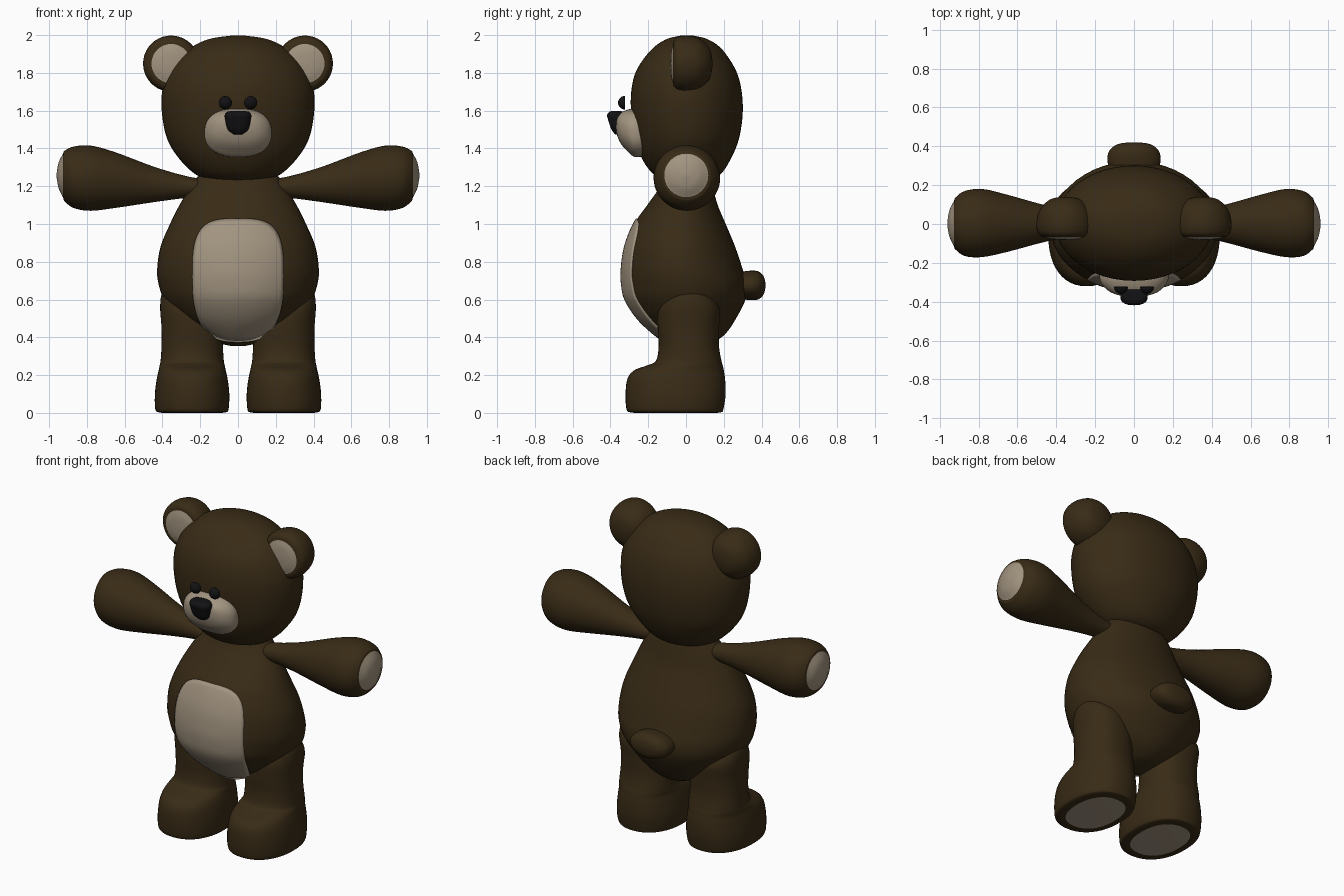
import bpy, bmesh, math

if "Cube" in bpy.data.objects:
    bpy.data.objects.remove(bpy.data.objects["Cube"])


def material(name, rgb):
    m = bpy.data.materials.new(name)
    m.diffuse_color = (*rgb, 1)
    m.use_nodes = True
    m.node_tree.nodes["Principled BSDF"].inputs["Base Color"].default_value = m.diffuse_color
    return m


BROWN = material("dark brown fur", (0.040, 0.024, 0.008))
CREAM = material("cream fabric", (0.36, 0.295, 0.215))
BLACK = material("black", (0.006, 0.006, 0.007))


def dense(keys, n=5):
    """Catmull-Rom samples through the key sections."""
    out = []
    for i in range(len(keys) - 1):
        p = [keys[min(max(i + k, 0), len(keys) - 1)] for k in (-1, 0, 1, 2)]
        for s in range(n):
            t = s / n
            out.append([0.5 * (2 * b + (c - a) * t + (2 * a - 5 * b + 4 * c - d) * t * t
                               + (3 * b - a - 3 * c + d) * t ** 3) for a, b, c, d in zip(*p)])
    return out + [list(keys[-1])]


def spow(v, e):
    return math.copysign(abs(v) ** e, v)


def finish(name, bm, mats, mirror=False):
    bmesh.ops.recalc_face_normals(bm, faces=bm.faces)
    me = bpy.data.meshes.new(name)
    bm.to_mesh(me)
    bm.free()
    for m in mats:
        me.materials.append(m)
    for p in me.polygons:
        p.use_smooth = True
    ob = bpy.data.objects.new(name, me)
    bpy.context.collection.objects.link(ob)
    if mirror:
        ob.modifiers.new("mirror", "MIRROR")
    return ob


# where (t, u, v) of a section go for each loft axis
AXES = {"z": lambda t, u, v: (u, v, t),
        "x": lambda t, u, v: (t, v, u),
        "-y": lambda t, u, v: (u, -t, v)}


def loft(name, keys, mats, axis="z", power=2.0, sides=48, mirror=False, paint=None, cap_start=0):
    """Sections (t, u_low, u_high, v_low, v_high) joined along an axis.
    Faces from key number 'paint' onward take the second material."""
    n = 5
    bm = bmesh.new()
    rings = []
    for t, u0, u1, v0, v1 in dense(keys, n):
        ring = []
        for k in range(sides):
            a = 2 * math.pi * k / sides
            u = (u0 + u1) / 2 + (u1 - u0) / 2 * spow(math.cos(a), 2 / power)
            v = (v0 + v1) / 2 + (v1 - v0) / 2 * spow(math.sin(a), 2 / power)
            ring.append(bm.verts.new(AXES[axis](t, u, v)))
        rings.append(ring)
    for i, (r, q) in enumerate(zip(rings, rings[1:])):
        for k in range(sides):
            j = (k + 1) % sides
            f = bm.faces.new((r[k], r[j], q[j], q[k]))
            f.material_index = int(paint is not None and i >= paint * n)
    bm.faces.new(rings[0]).material_index = cap_start
    bm.faces.new(rings[-1]).material_index = int(paint is not None)
    return finish(name, bm, mats, mirror)


def sym(rows):
    """Rows (z, half_width, y_front, y_back) as loft sections."""
    return [(z, -w, w, f, b) for z, w, f, b in rows]


def round_keys(cx, cz, rows):
    return [(t, cx - r, cx + r, cz - r, cz + r) for t, r in rows]


# body
BODY = sym([(.355, .04, -.06, .08), (.37, .10, -.10, .14), (.42, .20, -.17, .21),
            (.50, .31, -.255, .265), (.60, .39, -.32, .315), (.68, .42, -.338, .322),
            (.76, .428, -.34, .30), (.88, .41, -.322, .26), (1.0, .36, -.275, .21),
            (1.1, .31, -.205, .168), (1.2, .25, -.135, .14), (1.27, .20, -.10, .12)])
loft("body", BODY, [BROWN])


# belly patch: thin plate following the front of the body
def body_front(x, z):
    rows = dense(BODY, 8)
    for a, b in zip(rows, rows[1:]):
        if a[0] <= z <= b[0]:
            s = (z - a[0]) / (b[0] - a[0])
            w, f, k = (a[i] + (b[i] - a[i]) * s for i in (2, 3, 4))
            return (f + k) / 2 - (k - f) / 2 * math.sqrt(max(0, 1 - (x / w) ** 2))
    return 0


bm = bmesh.new()
previous = None
for s in [i / 14 for i in range(1, 15)] + [1.0]:
    lift = 0.994 if previous and len(bm.verts) >= 14 * 64 else 1.018   # last ring is the tucked rim
    ring = []
    for k in range(64):
        a = 2 * math.pi * k / 64
        e = 2 / (3.4 if math.sin(a) > 0 else 2.7)
        x = s * .238 * spow(math.cos(a), e)
        z = .72 + s * (.305 if math.sin(a) > 0 else .34) * spow(math.sin(a), e)
        y = body_front(x, z)
        ring.append(bm.verts.new((x * lift, y * lift, .75 + (z - .75) * lift)))
    if previous:
        for k in range(64):
            j = (k + 1) % 64
            bm.faces.new((previous[k], previous[j], ring[j], ring[k]))
    else:
        bm.faces.new(ring)
    previous = ring
finish("belly_patch", bm, [CREAM])

# head
loft("head", sym([(1.22, .06, -.05, .07), (1.235, .16, -.12, .14), (1.27, .235, -.18, .19),
                  (1.35, .315, -.235, .24), (1.45, .375, -.27, .28), (1.58, .402, -.29, .30),
                  (1.70, .402, -.29, .295), (1.80, .37, -.268, .27), (1.88, .315, -.22, .225),
                  (1.94, .24, -.165, .175), (1.98, .15, -.10, .11), (1.997, .04, -.03, .04)]), [BROWN])

# muzzle
loft("muzzle", [(.20, -.165, .165, 1.36, 1.61), (.27, -.178, .178, 1.355, 1.612),
                (.31, -.165, .165, 1.385, 1.605), (.345, -.13, .13, 1.425, 1.59),
                (.365, -.085, .085, 1.47, 1.57), (.373, -.03, .03, 1.51, 1.54)],
     [CREAM], "-y", power=2.4)

# nose
loft("nose", sym([(1.475, .025, -.375, -.34), (1.50, .055, -.395, -.33), (1.55, .067, -.412, -.33),
                  (1.577, .070, -.418, -.33), (1.594, .058, -.405, -.335), (1.598, .03, -.39, -.35)]),
     [BLACK], power=2.4, sides=32)

# eyes
loft("eyes", round_keys(.067, 1.642, [(.322, .030), (.325, .035), (.338, .033), (.353, .021), (.36, .005)]),
     [BLACK], "-y", sides=24, mirror=True)

# ears with cream fronts
loft("ears", round_keys(.354, 1.849, [(-.14, .02), (-.125, .08), (-.075, .13), (-.01, .148), (.04, .143),
                                      (.062, .125), (.068, .104), (.078, .065), (.082, .012)]),
     [BROWN, CREAM], "-y", sides=40, mirror=True, paint=6)

# arms with cream paw pads
loft("arms", [(.12, 1.14, 1.235, -.06, .06), (.20, 1.143, 1.24, -.06, .06), (.30, 1.135, 1.26, -.065, .068),
              (.45, 1.115, 1.305, -.09, .095), (.65, 1.085, 1.38, -.143, .15), (.78, 1.07, 1.415, -.17, .18),
              (.87, 1.085, 1.41, -.165, .17), (.918, 1.12, 1.388, -.132, .137), (.927, 1.142, 1.372, -.115, .118),
              (.95, 1.19, 1.325, -.065, .07), (.96, 1.245, 1.27, -.012, .016)],
     [BROWN, CREAM], "x", mirror=True, paint=8)

# legs and feet with cream soles
loft("legs", [(0, .10, .385, -.25, .14), (.003, .065, .42, -.295, .185), (.02, .05, .438, -.315, .198),
              (.10, .046, .44, -.32, .21), (.18, .055, .43, -.31, .207), (.225, .065, .42, -.275, .20),
              (.25, .07, .415, -.21, .195), (.275, .075, .41, -.16, .188), (.35, .08, .405, -.145, .175),
              (.45, .085, .405, -.15, .175), (.55, .12, .412, -.145, .178), (.62, .20, .407, -.10, .13),
              (.65, .27, .39, -.04, .07)],
     [BROWN, CREAM], power=2.25, mirror=True, cap_start=1)

# tail
loft("tail", [(-.42, -.03, .03, .66, .69), (-.41, -.085, .085, .625, .725), (-.38, -.125, .125, .60, .75),
              (-.33, -.137, .137, .598, .752), (-.25, -.12, .12, .61, .74)], [BROWN], "-y", sides=32)
